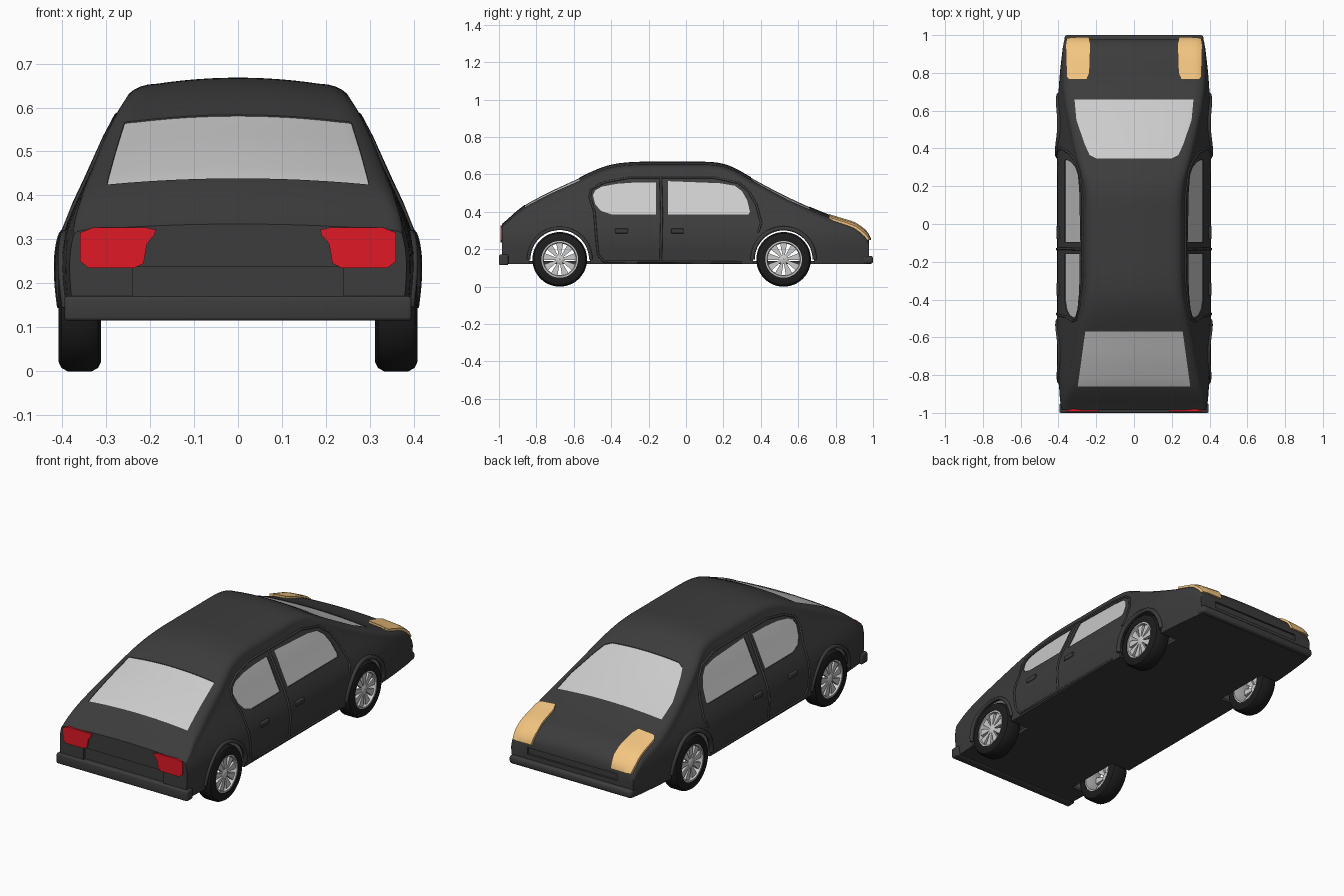
import bpy, bmesh, math
from mathutils import Vector

if "Cube" in bpy.data.objects:
    bpy.data.objects.remove(bpy.data.objects["Cube"])

TOP = [(-.985, .335), (-.965, .35), (-.87, .437), (-.72, .515), (-.57, .583), (-.48, .628), (-.39, .657),
       (-.28, .668), (.15, .668), (.24, .648), (.36, .578), (.5, .503), (.65, .432), (.77, .382), (.92, .338),
       (.955, .31), (.978, .265)]
SIDE = [(.12, .397), (.2, .407), (.27, .408), (.32, .396), (.38, .371), (.45, .337), (.52, .307), (.58, .277),
        (.63, .243), (.7, .2)]
TAPER = [(-.985, .94), (-.9, .975), (-.6, 1), (.45, 1), (.7, .985), (.9, .94), (.978, .905)]
REAR_Y, FRONT_Y, AXLE_Z = -.675, .522, .146


def mat(name, r, g, b):
    m = bpy.data.materials.new(name)
    m.diffuse_color = (r, g, b, 1)
    m.use_nodes = True
    m.node_tree.nodes["Principled BSDF"].inputs["Base Color"].default_value = m.diffuse_color
    return m


PAINT = mat("dark_paint", .045, .045, .045)
GLASS = mat("glass", .58, .58, .58)
RED = mat("red_lens", .75, .01, .02)
AMBER = mat("amber_lens", .9, .56, .22)
RUBBER = mat("rubber", .012, .012, .012)


def lerp(table, t):
    if t <= table[0][0]:
        return table[0][1]
    for (a, p), (b, q) in zip(table, table[1:]):
        if t <= b:
            return p + (q - p) * (t - a) / (b - a)
    return table[-1][1]


def smooth(table, t, win):
    win = max(0, min(win, t - table[0][0], table[-1][0] - t))
    return sum(lerp(table, t + win * k / 4) for k in range(-4, 5)) / 9


def side_x(y, z):
    return smooth(SIDE, z, .03) * smooth(TAPER, y, .1)


def section(y):
    """Half cross-section of the body at one station, floor centre to roof centre."""
    h = smooth(TOP, y, .045)
    k = min(1, .35 + (y + .985) * 4)
    r, a = .045 * k, .072 * k
    z0 = h - .014 - r
    pts = [(0, .12), (side_x(y, .12) * .5, .12)]
    pts += [(side_x(y, z), z) for z in (.12 + (z0 - .12) * i / 12 for i in range(13))]
    x0 = pts[-1][0]
    pts += [(x0 - a * (1 - math.cos(t)), z0 + r * math.sin(t)) for t in (math.pi / 12 * i for i in range(1, 7))]
    xe = x0 - a
    pts += [(xe * (1 - i / 6), h - .014 * (1 - i / 6) ** 2) for i in range(1, 7)]
    return pts


def finish(ob, material=None, angle=35):
    if material:
        ob.data.materials.clear()
        ob.data.materials.append(material)
    bpy.ops.object.select_all(action='DESELECT')
    ob.select_set(True)
    bpy.context.view_layer.objects.active = ob
    bpy.ops.object.shade_smooth_by_angle(angle=math.radians(angle))
    return ob


def to_object(bm, name):
    bmesh.ops.recalc_face_normals(bm, faces=bm.faces)
    me = bpy.data.meshes.new(name)
    bm.to_mesh(me)
    bm.free()
    ob = bpy.data.objects.new(name, me)
    bpy.context.collection.objects.link(ob)
    return ob


def apply_mod(ob, kind, **kw):
    m = ob.modifiers.new(kind, kind)
    for k, v in kw.items():
        setattr(m, k, v)
    bpy.context.view_layer.objects.active = ob
    bpy.ops.object.modifier_apply(modifier=m.name)


def boolean(ob, cutter, op):
    apply_mod(ob, 'BOOLEAN', object=cutter, operation=op, solver='EXACT')
    bpy.data.objects.remove(cutter)


def shell(name, out, thick):
    """Lofted body skin, pushed out along its normals, with wall thickness."""
    bm = bmesh.new()
    ys = [-.985 + 1.963 * i / 80 for i in range(81)]
    ys[1:1], ys[-1:-1] = [-.975], [.967]
    rings = []
    for y in ys:
        half = section(y)
        ring = half + [(-x, z) for x, z in half[-2:0:-1]]
        rings.append([bm.verts.new((x, y, z)) for x, z in ring])
    n = len(rings[0])
    for a, b in zip(rings, rings[1:]):
        for i in range(n):
            bm.faces.new((a[i], a[(i + 1) % n], b[(i + 1) % n], b[i]))
    bm.faces.new(rings[0])
    bm.faces.new(rings[-1])
    bmesh.ops.recalc_face_normals(bm, faces=bm.faces)
    bm.normal_update()
    for v, nrm in [(v, v.normal.copy()) for v in bm.verts]:
        v.co += nrm * out
    ob = to_object(bm, name)
    apply_mod(ob, 'SOLIDIFY', thickness=thick, offset=-1)
    return ob


def prism(axis, outline, lo, hi, sx=1):
    bm = bmesh.new()
    put = {'x': lambda u, v, d: (d * sx, u, v), 'y': lambda u, v, d: (u * sx, d, v),
           'z': lambda u, v, d: (u * sx, v, d)}[axis]
    a, b = ([bm.verts.new(put(u, v, d)) for u, v in outline] for d in (lo, hi))
    n = len(a)
    bm.faces.new(a)
    bm.faces.new(b)
    for i in range(n):
        bm.faces.new((a[i], a[(i + 1) % n], b[(i + 1) % n], b[i]))
    return to_object(bm, "cutter")


def patch(name, out, thick, material, *args):
    ob = shell(name, out, thick)
    boolean(ob, prism(*args), 'INTERSECT')
    return finish(ob, material)


def box(name, lo, hi, bevel, material):
    bm = bmesh.new()
    bmesh.ops.create_cube(bm, size=1)
    lo, hi = Vector(lo), Vector(hi)
    for v in bm.verts:
        v.co = Vector((v.co[i] * (hi[i] - lo[i]) + (hi[i] + lo[i]) / 2 for i in range(3)))
    if bevel:
        bmesh.ops.bevel(bm, geom=bm.edges[:], offset=bevel, segments=3, profile=.5, affect='EDGES')
    return finish(to_object(bm, name), material)


def tube(name, path, radius, s):
    """Raised trim line that follows the body side through (y, z) points."""
    cu = bpy.data.curves.new(name, 'CURVE')
    cu.dimensions, cu.bevel_depth, cu.bevel_resolution, cu.use_fill_caps = '3D', radius, 2, True
    fine = [(a[0] + (b[0] - a[0]) * k / 4, a[1] + (b[1] - a[1]) * k / 4)
            for a, b in zip(path, path[1:]) for k in range(4)] + [path[-1]]
    sp = cu.splines.new('POLY')
    sp.points.add(len(fine) - 1)
    for p, (y, z) in zip(sp.points, fine):
        p.co = (s * side_x(y, z), y, z, 1)
    cu.materials.append(PAINT)
    bpy.context.collection.objects.link(bpy.data.objects.new(name, cu))


def arc(cy, r, n=24, a0=0, a1=math.pi):
    return [(cy + r * math.cos(a0 + (a1 - a0) * i / n), AXLE_Z + r * math.sin(a0 + (a1 - a0) * i / n))
            for i in range(n + 1)]


# Window and lamp outlines
front_pane = [(-.095, .387), (.335, .387), (.342, .40), (.328, .46), (.30, .51), (.26, .54), (.18, .553), (-.095, .564)]
rear_pane = [(-.16, .387), (-.40, .387), (-.455, .405), (-.485, .44), (-.498, .49), (-.485, .515), (-.45, .535),
             (-.37, .55), (-.27, .557), (-.16, .558)]
windshield = [(-.315, .66), (-.305, .55), (-.26, .42), (-.235, .365), (-.2, .348), (.2, .348), (.235, .365),
              (.26, .42), (.305, .55), (.315, .66)]
back_glass = [(-.298, -.86), (.298, -.86), (.258, -.57), (-.258, -.57)]
headlamp = [(.25, .765), (.345, .765), (.357, .78), (.362, .95), (.35, 1.02), (.245, 1.02), (.23, .95), (.235, .80)]
taillamp = [(.36, .315), (.33, .327), (.21, .327), (.187, .322), (.19, .31), (.207, .29), (.215, .245), (.235, .235),
            (.34, .235), (.36, .25)]

# Body shell with openings
body = shell("body", 0, .018)
for s in (1, -1):
    for o in (front_pane, rear_pane):
        boolean(body, prism('x', o, .2, .5, s), 'DIFFERENCE')
    for cy in (REAR_Y, FRONT_Y):
        boolean(body, prism('x', arc(cy, .163, 48, 0, 2 * math.pi)[:-1], .285, .5, s), 'DIFFERENCE')
for o in (windshield, back_glass):
    boolean(body, prism('z', o, .37, .8), 'DIFFERENCE')
boolean(body, box("cutter", (-.24, -1.1, .16), (.24, -.973, .237), 0, None), 'DIFFERENCE')
boolean(body, box("cutter", (-.27, .968, .19), (.27, 1.1, .225), 0, None), 'DIFFERENCE')
finish(body, PAINT)

# Glass and lamps
patch("windshield", -.003, .01, GLASS, 'z', windshield, .37, .8)
patch("back_window", -.003, .01, GLASS, 'z', back_glass, .37, .8)
for s, side in ((1, "right"), (-1, "left")):
    patch("front_window_" + side, -.004, .01, GLASS, 'x', front_pane, .2, .5, s)
    patch("rear_window_" + side, -.004, .01, GLASS, 'x', rear_pane, .2, .5, s)
    patch("headlamp_" + side, .011, .02, AMBER, 'z', headlamp, .25, .5, s)
    patch("taillamp_" + side, .009, .02, RED, 'y', taillamp, -1.1, -.972, s)

# Bumpers
box("tail_bumper", (-.395, -1.0, .115), (.395, -.95, .171), .008, PAINT)
box("nose_bumper", (-.368, .94, .122), (.368, 1.0, .165), .014, PAINT)

# Door trim, handles and arch lips
frame = [(.385, .29), (.402, .34), (.375, .44), (.335, .51), (.28, .555), (.15, .583), (-.3, .583), (-.43, .56),
         (-.505, .525), (-.515, .48), (-.49, .4), (-.48, .27), (-.47, .17), (-.44, .135), (.3, .13)]
for s, side in ((1, "right"), (-1, "left")):
    tube("door_frame_" + side, frame, .006, s)
    tube("door_pillar_" + side, [(-.135, .583), (-.13, .38), (-.135, .13)], .007, s)
    tube("nose_arch_lip_" + side, arc(FRONT_Y, .166), .012, s)
    tube("tail_arch_lip_" + side, arc(REAR_Y, .166), .01, s)
    for n, y in (("front", -.045), ("rear", -.345)):
        x = side_x(y, .298)
        box(f"{n}_door_handle_{side}", (min(s * (x - .01), s * (x + .009)), y - .035, .285),
            (max(s * (x - .01), s * (x + .009)), y + .035, .31), .004, PAINT)


def lathe(name, profile, material):
    bm = bmesh.new()
    vs = [bm.verts.new((x, 0, r)) for x, r in profile]
    es = [bm.edges.new((vs[i], vs[(i + 1) % len(vs)])) for i in range(len(vs))]
    bmesh.ops.spin(bm, geom=vs + es, cent=(0, 0, 0), axis=(1, 0, 0), angle=2 * math.pi, steps=48)
    bmesh.ops.remove_doubles(bm, verts=bm.verts, dist=1e-5)
    return finish(to_object(bm, name), material)


# Wheels: tyre, rim ring with hub, nine tapered spokes
tyre = [(-.047, .098), (-.048, .125), (-.042, .138), (-.028, .146), (.028, .146), (.042, .138), (.048, .125), (.047, .098)]
ring = [(-.044, .09), (-.044, .1), (.044, .1), (.044, .09), (.03, .085)]
hub = [(.015, .001), (.015, .024), (.036, .024), (.04, .018), (.04, .001)]


def spokes(name):
    bm = bmesh.new()
    for k in range(9):
        t = 2 * math.pi * k / 9
        c, sn = math.cos(t), math.sin(t)
        vs = [bm.verts.new((x, u * c - r * sn, u * sn + r * c)) for x in (.02, .036)
              for u, r in ((-.006, .02), (.006, .02), (.0155, .07), (.02, .092), (-.02, .092), (-.0155, .07))]
        bm.faces.new(vs[:6])
        bm.faces.new(vs[6:])
        for i in range(6):
            j = (i + 1) % 6
            bm.faces.new((vs[i], vs[j], vs[j + 6], vs[i + 6]))
    return finish(to_object(bm, name))


for end, cy in (("tail", REAR_Y), ("nose", FRONT_Y)):
    for s, side in ((1, "right"), (-1, "left")):
        tag = f"_{end}_{side}"
        for ob in (lathe("tyre" + tag, tyre, RUBBER), lathe("rim" + tag, ring, None),
                   lathe("hub" + tag, hub, None), spokes("spokes" + tag)):
            ob.location = (s * .36, cy, AXLE_Z)
            ob.rotation_euler.z = 0 if s > 0 else math.pi
